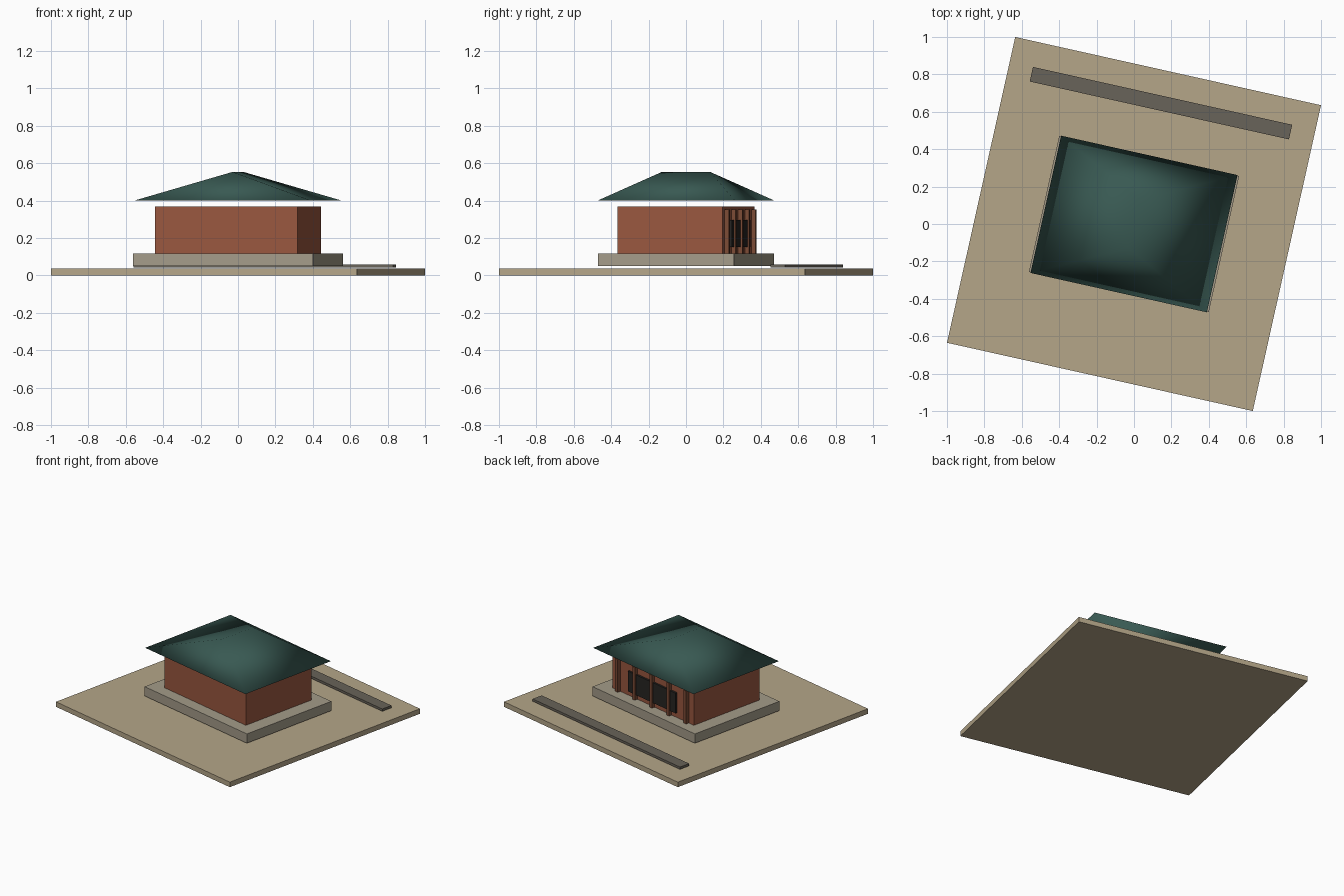
import bpy, bmesh, math
from mathutils import Matrix

if "Cube" in bpy.data.objects:
    bpy.data.objects.remove(bpy.data.objects["Cube"])

# whole model is turned about z
TURN = Matrix.Rotation(math.radians(-12.58), 4, 'Z')


def material(name, rgb):
    m = bpy.data.materials.new(name)
    m.diffuse_color = (*rgb, 1)
    m.use_nodes = True
    m.node_tree.nodes["Principled BSDF"].inputs["Base Color"].default_value = m.diffuse_color
    return m


def add(name, bm, mat, smooth=False):
    bmesh.ops.recalc_face_normals(bm, faces=bm.faces)
    for f in bm.faces:
        f.smooth = smooth
    me = bpy.data.meshes.new(name)
    bm.to_mesh(me)
    bm.free()
    me.materials.append(mat)
    ob = bpy.data.objects.new(name, me)
    ob.matrix_world = TURN
    bpy.context.collection.objects.link(ob)
    return ob


def box(name, x, y, z, mat):
    """Box from (min, max) ranges."""
    bm = bmesh.new()
    bmesh.ops.create_cube(bm, size=1)
    for v in bm.verts:
        v.co = [(r[0] + r[1]) / 2 + c * (r[1] - r[0]) for r, c in zip((x, y, z), v.co)]
    return add(name, bm, mat)


sand = material("sand", (0.46, 0.38, 0.25))
stone = material("stone", (0.37, 0.33, 0.25))
paving = material("paving", (0.14, 0.125, 0.10))
brick = material("brick", (0.32, 0.095, 0.05))
wood = material("wood", (0.20, 0.07, 0.035))
glass = material("dark_glass", (0.02, 0.018, 0.016))
tile = material("green_tile", (0.04, 0.10, 0.085))

# ground slab, path strip, plinth and walls
box("ground_slab", (-0.8375, 0.8375), (-0.8375, 0.8375), (0, 0.036), sand)
box("path", (-0.71, 0.71), (0.622, 0.702), (0.041, 0.058), paving)
box("plinth", (-0.493, 0.493), (-0.372, 0.372), (0.05, 0.117), stone)
box("walls", (-0.391, 0.391), (-0.288, 0.288), (0.117, 0.367), brick)

# dark window and the row of posts on the back wall
box("window", (-0.23, 0.23), (0.28, 0.302), (0.152, 0.297), glass)
for i in range(5):
    x = -0.33 + i * 0.165
    box(f"post_{i + 1}", (x - 0.0125, x + 0.0125), (0.286, 0.311), (0.117, 0.352), wood)

# hipped roof with a short ridge across the depth, shaded smooth
bm = bmesh.new()
eave = [bm.verts.new((sx * 0.483, sy * 0.376, 0.40))
        for sx, sy in ((-1, -1), (1, -1), (1, 1), (-1, 1))]
r0, r1 = [bm.verts.new((0, y, 0.553)) for y in (-0.132, 0.132)]
a, b, c, d = eave
for face in ((a, b, r0), (b, c, r1, r0), (c, d, r1), (d, a, r0, r1), (d, c, b, a)):
    bm.faces.new(face)
add("roof", bm, tile, smooth=True)
